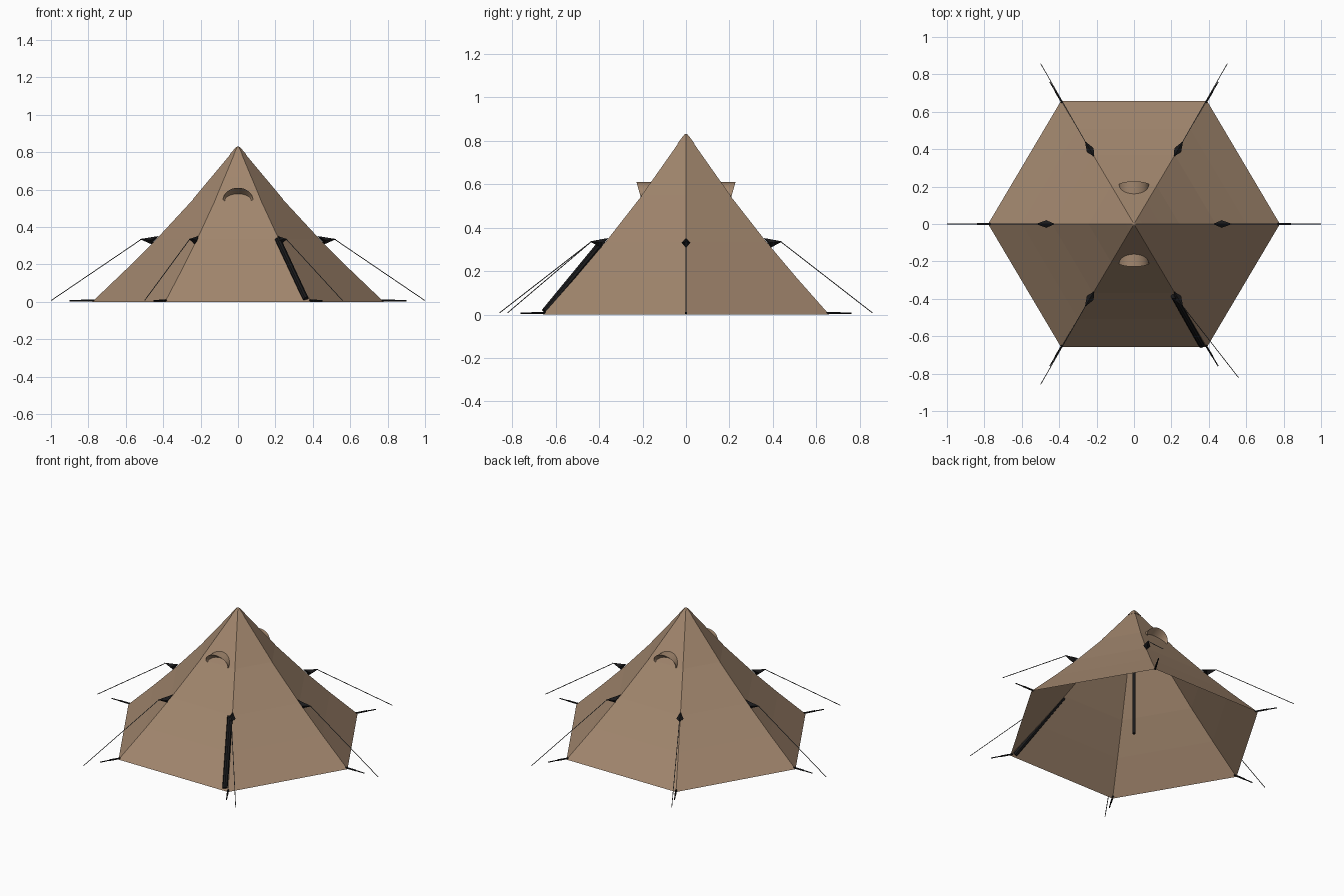
import bpy, bmesh, math
from mathutils import Vector

if "Cube" in bpy.data.objects:
    bpy.data.objects.remove(bpy.data.objects["Cube"])


def material(name, r, g, b):
    m = bpy.data.materials.new(name)
    m.use_nodes = True
    m.diffuse_color = (r, g, b, 1)
    bsdf = m.node_tree.nodes["Principled BSDF"]
    bsdf.inputs["Base Color"].default_value = (r, g, b, 1)
    bsdf.inputs["Roughness"].default_value = 0.8
    return m


TAN = material("tan_canvas", 0.36, 0.24, 0.155)
BLACK = material("black_webbing", 0.01, 0.01, 0.011)
GREY = material("grey_cord", 0.12, 0.12, 0.12)
DEPTH = 0.975


def make(name, verts, faces, mat):
    me = bpy.data.meshes.new(name)
    me.from_pydata([tuple(v) for v in verts], [], faces)
    bm = bmesh.new()
    bm.from_mesh(me)
    bmesh.ops.recalc_face_normals(bm, faces=bm.faces)
    bm.to_mesh(me)
    bm.free()
    me.materials.append(mat)
    ob = bpy.data.objects.new(name, me)
    bpy.context.collection.objects.link(ob)
    return ob


def strips(rings, count, closed):
    """Quads joining successive rings of points."""
    faces = []
    for j in range(rings - 1):
        for i in range(count if closed else count - 1):
            k = (i + 1) % count
            faces.append((j * count + i, j * count + k,
                          (j + 1) * count + k, (j + 1) * count + i))
    return faces


def on_ridge(angle, r, z, side=0.0):
    """Point at radius r on a ridge, moved sideways by side."""
    c, s = math.cos(angle), math.sin(angle)
    return Vector((c * r - s * side, (s * r + c * side) * DEPTH, z))


def hex_shell(name, profile):
    verts = [on_ridge(math.radians(60 * i), r, z) for r, z in profile for i in range(6)]
    return make(name, verts, strips(len(profile), 6, True), TAN)


def rod(name, a, b, radius, mat, sides=6):
    a, b = Vector(a), Vector(b)
    me = bpy.data.meshes.new(name)
    bm = bmesh.new()
    bmesh.ops.create_cone(bm, cap_ends=True, segments=sides, radius1=radius,
                          radius2=radius, depth=(b - a).length)
    bm.to_mesh(me)
    bm.free()
    me.materials.append(mat)
    ob = bpy.data.objects.new(name, me)
    bpy.context.collection.objects.link(ob)
    ob.location = (a + b) / 2
    ob.rotation_mode = 'QUATERNION'
    ob.rotation_quaternion = (b - a).to_track_quat('Z', 'Y')
    return ob


# Canopy: open hexagonal shell, with overlapping upper section and tip cap
hex_shell("canopy", [(0.78, 0), (0.6, 0.172), (0.437, 0.335), (0.238, 0.55), (0.22, 0.572)])
hex_shell("upper_canopy", [(0.243, 0.547), (0.14, 0.67), (0.04, 0.79)])
tip = hex_shell("tip_cap", [(0.045, 0.788), (0.018, 0.819), (0.009, 0.828), (0.001, 0.831)])

# Centre pole
rod("centre_pole", (0, 0, 0.002), (0, 0, 0.81), 0.01, BLACK, 12)

# Corner fittings: anchor patch, guy line, peg strap and pegs
for i in range(6):
    a = math.radians(60 * i)
    patch = [on_ridge(a, 0.425, 0.352), on_ridge(a, 0.468, 0.33, 0.021),
             on_ridge(a, 0.462, 0.308), on_ridge(a, 0.468, 0.33, -0.021),
             on_ridge(a, 0.525, 0.336)]
    make(f"anchor_patch_{i + 1}", patch,
         [(0, 1, 4), (1, 2, 4), (2, 3, 4), (3, 0, 4), (0, 3, 2, 1)], BLACK)
    end = a + (0.07 if i == 5 else 0)
    foot = Vector((math.cos(end), math.sin(end), 0.008))
    foot.x *= 0.998
    foot.y *= 0.99
    rod(f"guy_line_{i + 1}", on_ridge(a, 0.515, 0.336), foot, 0.0022, GREY)
    rod(f"peg_strap_{i + 1}", on_ridge(a, 0.765, 0.007),
        on_ridge(a, 0.84, 0.007), 0.0055, BLACK)
    rod(f"peg_{i + 1}", on_ridge(a, 0.83, 0.007), on_ridge(a, 0.9, 0.006), 0.0035, BLACK)

# Rolled strip along the door edge, beside the front left ridge
rod("door_strip", (0.213, -0.385, 0.336), (0.363, -0.65, 0.014), 0.016, BLACK, 8)


# Vent hoods: arched awnings at the front and back
def wall_y(z):
    return (0.243 - 0.843 * (z - 0.547)) * math.cos(math.pi / 6) * DEPTH


N = 17
for name, sign in (("front_vent", -1), ("back_vent", 1)):
    outer, rim, inner = [], [], []
    for k in range(N):
        t = math.pi * k / (N - 1)
        c, s = math.cos(t), math.sin(t)
        z = 0.545 + 0.064 * s
        outer.append((0.078 * c, sign * (wall_y(z) - 0.004), z))
        rim.append((0.08 * c, sign * (0.21 + 0.018 * s), z + 0.001))
        z = 0.54 + 0.037 * s
        inner.append((0.07 * c, sign * (wall_y(z) - 0.002), z))
    hood = make(name + "_hood", outer + rim + inner, strips(3, N, False), TAN)
    for p in hood.data.polygons:
        p.use_smooth = True
    hood.data.set_sharp_from_angle(angle=math.radians(40))
